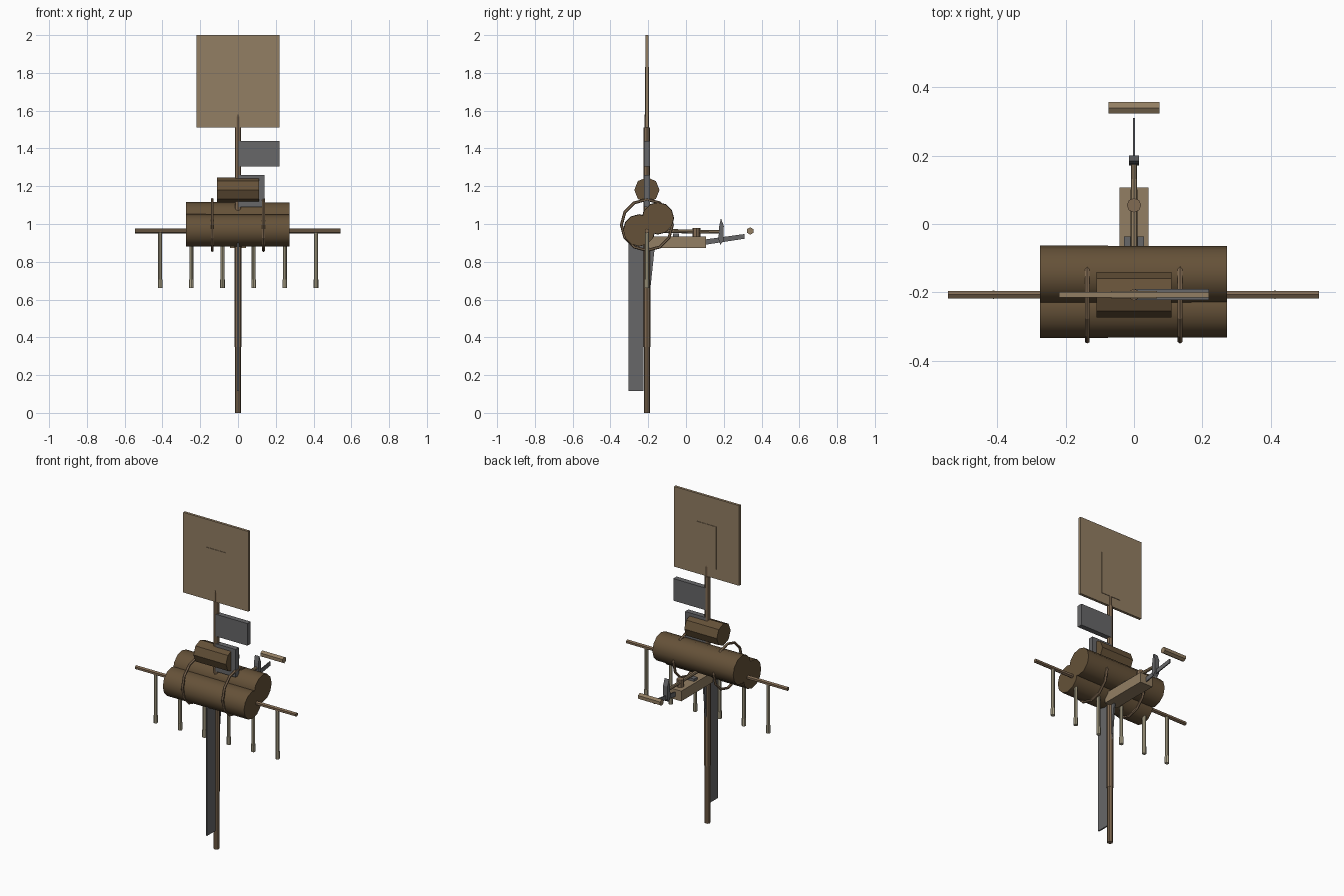
import bpy, math
from mathutils import Vector

if "Cube" in bpy.data.objects:
    bpy.data.objects.remove(bpy.data.objects["Cube"])


def material(name, rgb):
    m = bpy.data.materials.new(name)
    m.use_nodes = True
    m.diffuse_color = (*rgb, 1)
    m.node_tree.nodes["Principled BSDF"].inputs["Base Color"].default_value = (*rgb, 1)
    return m


TAN = material("pale wood", (0.29, 0.21, 0.125))
WOOD = material("pole wood", (0.22, 0.145, 0.085))
BROWN = material("dark brown", (0.13, 0.083, 0.04))
GREY = material("dull grey", (0.135, 0.135, 0.14))
CREAM = material("cream", (0.46, 0.41, 0.28))

Y = -0.207  # mast line


def finish(name, mat, smooth=0):
    ob = bpy.context.object
    ob.name = name
    ob.data.materials.clear()
    ob.data.materials.append(mat)
    if smooth:
        bpy.ops.object.shade_smooth_by_angle(angle=math.radians(smooth))
    return ob


def box(name, mat, x, y, z):
    spans = (x, y, z)
    bpy.ops.mesh.primitive_cube_add(size=1, location=[(a + b) / 2 for a, b in spans])
    ob = finish(name, mat)
    ob.scale = [b - a for a, b in spans]
    return ob


def rod(name, mat, start, end, r1, r2=None, sides=8, smooth=0):
    start, end = Vector(start), Vector(end)
    d = end - start
    bpy.ops.mesh.primitive_cone_add(vertices=sides, radius1=r1, radius2=r1 if r2 is None else r2,
                                    depth=d.length, location=(start + end) / 2,
                                    rotation=d.to_track_quat('Z', 'Y').to_euler())
    return finish(name, mat, smooth)


def plate(name, mat, outline, half):
    """Side profile (y, z) given thickness along x."""
    n = len(outline)
    verts = [(s, y, z) for s in (-half, half) for y, z in outline]
    faces = [list(range(n))[::-1], list(range(n, 2 * n))]
    faces += [(i, (i + 1) % n, n + (i + 1) % n, n + i) for i in range(n)]
    me = bpy.data.meshes.new(name)
    me.from_pydata(verts, [], faces)
    me.materials.append(mat)
    ob = bpy.data.objects.new(name, me)
    bpy.context.collection.objects.link(ob)
    return ob


# Mast
rod("mast_foot", WOOD, (0, Y, 0), (0, Y, 0.35), 0.016)
rod("mast_lower", WOOD, (0, Y, 0.35), (0, Y, 0.95), 0.019)
rod("mast_upper", WOOD, (0, Y, 0.95), (0, Y, 1.51), 0.017)
rod("mast_tip", WOOD, (0, Y, 1.51), (0, Y, 1.58), 0.012)

# Top board with thicker core
box("top_board", TAN, (-0.22, 0.22), (Y - 0.008, Y + 0.008), (1.51, 2.0))
box("board_core", TAN, (-0.067, 0.067), (Y - 0.011, Y + 0.011), (1.57, 1.83))

# Grey vanes beside the mast
box("side_vane", GREY, (0.0, 0.22), (Y - 0.016, Y + 0.016), (1.305, 1.44))
box("drum_plate", GREY, (0.0, 0.14), (Y - 0.016, Y + 0.016), (1.09, 1.26))

# Main twin drums and the small drum above
for name, y, z in (("front_drum", -0.248, 0.966), ("rear_drum", -0.149, 1.03)):
    rod(name, BROWN, (-0.275, y, z), (0.273, y, z), 0.086, 0.084, 12, 40)
rod("small_drum", BROWN, (-0.11, Y, 1.18), (0.11, Y, 1.18), 0.067)

# Hoops round the drums
for side, x in (("right", -0.137), ("left", 0.135)):
    bpy.ops.mesh.primitive_torus_add(major_radius=0.135, minor_radius=0.008, major_segments=12,
                                     minor_segments=6, location=(x, Y, 0.995),
                                     rotation=(0, math.pi / 2, 0))
    finish(side + "_hoop", WOOD)

# Cross bar and hanging pegs
rod("cross_bar", WOOD, (-0.545, Y, 0.963), (0.542, Y, 0.963), 0.0125, sides=6)
for i in range(6):
    x = -0.412 + i * 0.165
    rod(f"peg_{i + 1}", CREAM, (x, Y, 0.67), (x, Y, 0.96), 0.0105)
    rod(f"peg_tip_{i + 1}", CREAM, (x, Y, 0.66), (x, Y, 0.705), 0.0125)

# Keel fin and rear gusset under the drums
box("keel_fin", GREY, (-0.004, 0.004), (-0.305, -0.225), (0.115, 0.9))
plate("rear_gusset", GREY, [(-0.2, 0.55), (-0.163, 0.9), (-0.21, 0.9)], 0.005)

# Rear arm with its rod, knob and bracket
box("rear_arm", TAN, (-0.043, 0.043), (-0.2, 0.107), (0.873, 0.935))
box("arm_bracket", GREY, (-0.029, 0.029), (-0.07, -0.037), (0.93, 0.95))
rod("arm_rod", TAN, (0, -0.12, 0.963), (0, 0.18, 0.958), 0.011, 0.009)
rod("arm_knob", WOOD, (0, 0.055, 0.93), (0, 0.055, 0.98), 0.021, smooth=0)

# Upright tail blade, tail strip and end roller
plate("tail_blade", GREY, [(0.182, 0.89), (0.198, 0.91), (0.2, 0.99), (0.185, 1.03),
                           (0.176, 0.99), (0.172, 0.92)], 0.015)
plate("tail_strip", GREY, [(0.1, 0.89), (0.31, 0.922), (0.31, 0.947), (0.1, 0.918)], 0.003)
rod("end_roller", TAN, (-0.075, 0.34, 0.963), (0.075, 0.34, 0.963), 0.0195, sides=6)
